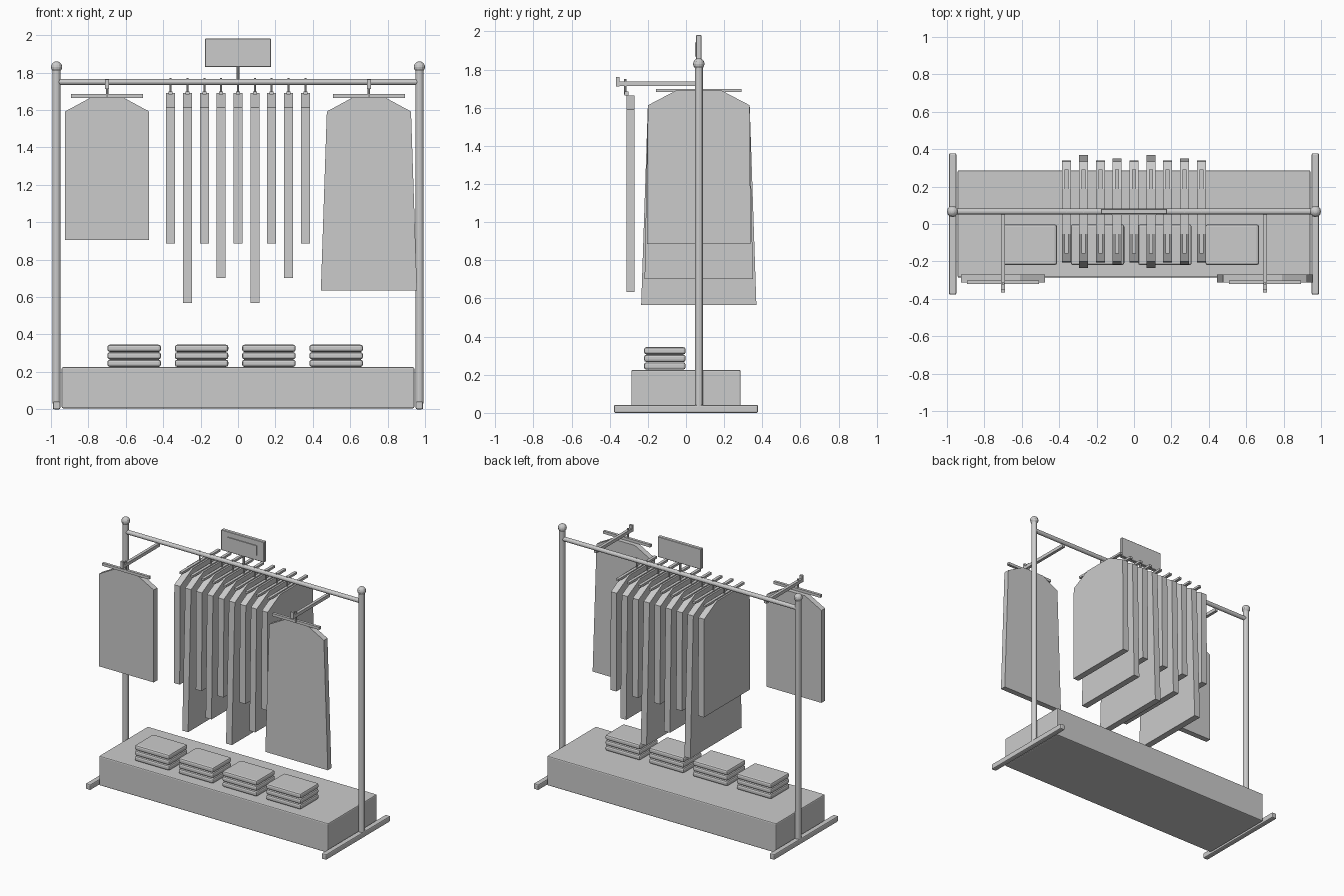
import bpy
import bmesh
from mathutils import Vector

if "Cube" in bpy.data.objects:
    bpy.data.objects.remove(bpy.data.objects["Cube"])

RAIL_Y = 0.067


def finish(name, bm):
    bmesh.ops.recalc_face_normals(bm, faces=bm.faces)
    me = bpy.data.meshes.new(name)
    bm.to_mesh(me)
    bm.free()
    ob = bpy.data.objects.new(name, me)
    bpy.context.collection.objects.link(ob)
    return ob


def box(name, lo, hi, bevel=0.0, segments=1):
    lo, hi = Vector(lo), Vector(hi)
    bm = bmesh.new()
    bmesh.ops.create_cube(bm, size=1)
    bmesh.ops.scale(bm, vec=hi - lo, verts=bm.verts)
    bmesh.ops.translate(bm, vec=(lo + hi) / 2, verts=bm.verts)
    ob = finish(name, bm)
    if bevel:
        m = ob.modifiers.new("bevel", 'BEVEL')
        m.width = bevel
        m.segments = segments
    return ob


def rod(name, a, b, r, sides=12):
    a, b = Vector(a), Vector(b)
    bm = bmesh.new()
    bmesh.ops.create_cone(bm, cap_ends=True, segments=sides, radius1=r, radius2=r, depth=(b - a).length)
    bmesh.ops.rotate(bm, matrix=Vector((0, 0, 1)).rotation_difference(b - a).to_matrix(), verts=bm.verts)
    bmesh.ops.translate(bm, vec=(a + b) / 2, verts=bm.verts)
    return finish(name, bm)


def garment(name, centre, thick, neck, shoulder, hem, top, shoulder_z, bottom, side_on):
    """Flat garment outline with sloped shoulders, extruded through its thickness."""
    half = [(neck, top), (shoulder, shoulder_z), (hem, bottom)]
    outline = half + [(-w, z) for w, z in reversed(half)]
    cx, cy = centre
    bm = bmesh.new()
    if side_on:
        pts = [(cx - thick / 2, cy + w, z) for w, z in outline]
        depth = (thick, 0, 0)
    else:
        pts = [(cx + w, cy - thick / 2, z) for w, z in outline]
        depth = (0, thick, 0)
    face = bm.faces.new([bm.verts.new(p) for p in pts])
    ext = bmesh.ops.extrude_face_region(bm, geom=[face])
    bmesh.ops.translate(bm, vec=depth, verts=[v for v in ext["geom"] if isinstance(v, bmesh.types.BMVert)])
    return finish(name, bm)


# Base plinth
box("plinth", (-0.943, -0.287, 0.005), (0.943, 0.287, 0.225), 0.008, 2)

# Frame: feet, posts, finials, top rail
for s, side in ((-1, "left"), (1, "right")):
    x = 0.97 * s
    box(f"foot_{side}", (x - 0.02, -0.378, 0), (x + 0.02, 0.378, 0.042), 0.008, 2)
    rod(f"post_{side}", (x, RAIL_Y, 0.03), (x, RAIL_Y, 1.815), 0.021)
    bm = bmesh.new()
    bmesh.ops.create_uvsphere(bm, u_segments=12, v_segments=8, radius=0.03)
    bmesh.ops.translate(bm, vec=(x, RAIL_Y, 1.83), verts=bm.verts)
    finish(f"finial_{side}", bm)
rod("top_rail", (-0.97, RAIL_Y, 1.75), (0.97, RAIL_Y, 1.75), 0.016)

# Sign board with raised panel and stem
rod("sign_stem", (0, RAIL_Y, 1.755), (0, RAIL_Y, 1.84), 0.009, 8)
box("sign_board", (-0.177, 0.053, 1.83), (0.177, 0.081, 1.982), 0.003)
box("sign_panel", (-0.12, 0.047, 1.87), (0.12, 0.055, 1.942))

# Row of side-on garments on hangers
hems = {"short": (0.885, 0.272), "mid": (0.703, 0.284), "long": (0.567, 0.302)}
order = ["short", "long", "short", "mid", "short", "long", "short", "mid", "short"]
for i, kind in enumerate(order):
    x = -0.36 + 0.09 * i
    bottom, hem = hems[kind]
    garment(f"hung_garment_{i + 1}", (x, RAIL_Y), 0.048, 0.12, 0.267, hem, 1.69, 1.613, bottom, True)
    box(f"hanger_bar_{i + 1}", (x - 0.011, RAIL_Y - 0.225, 1.682), (x + 0.011, RAIL_Y + 0.225, 1.698))
    rod(f"hanger_hook_{i + 1}", (x, RAIL_Y, 1.685), (x, RAIL_Y, 1.77), 0.005, 8)

# Face-out arms with one garment each
for s, side, hem, bottom in ((-1, "left", 0.225, 0.905), (1, "right", 0.257, 0.635)):
    x = 0.7 * s
    box(f"arm_{side}", (x - 0.011, -0.362, 1.714), (x + 0.011, RAIL_Y, 1.738))
    box(f"arm_stop_{side}", (x - 0.011, -0.366, 1.712), (x + 0.011, -0.348, 1.762))
    rod(f"front_hook_{side}", (x, -0.318, 1.67), (x, -0.318, 1.75), 0.007, 8)
    box(f"front_hanger_{side}", (x - 0.193, -0.322, 1.665), (x + 0.193, -0.302, 1.685))
    garment(f"front_garment_{side}", (x, -0.291), 0.042, 0.09, 0.225, hem, 1.665, 1.592, bottom, False)

# Folded stacks on the plinth
for i in range(4):
    x = -0.555 + 0.36 * i
    for j in range(3):
        z = 0.227 + 0.04 * j
        box(f"folded_stack_{i + 1}_layer_{j + 1}", (x - 0.143, -0.22, z), (x + 0.143, -0.002, z + 0.038), 0.012, 2)
